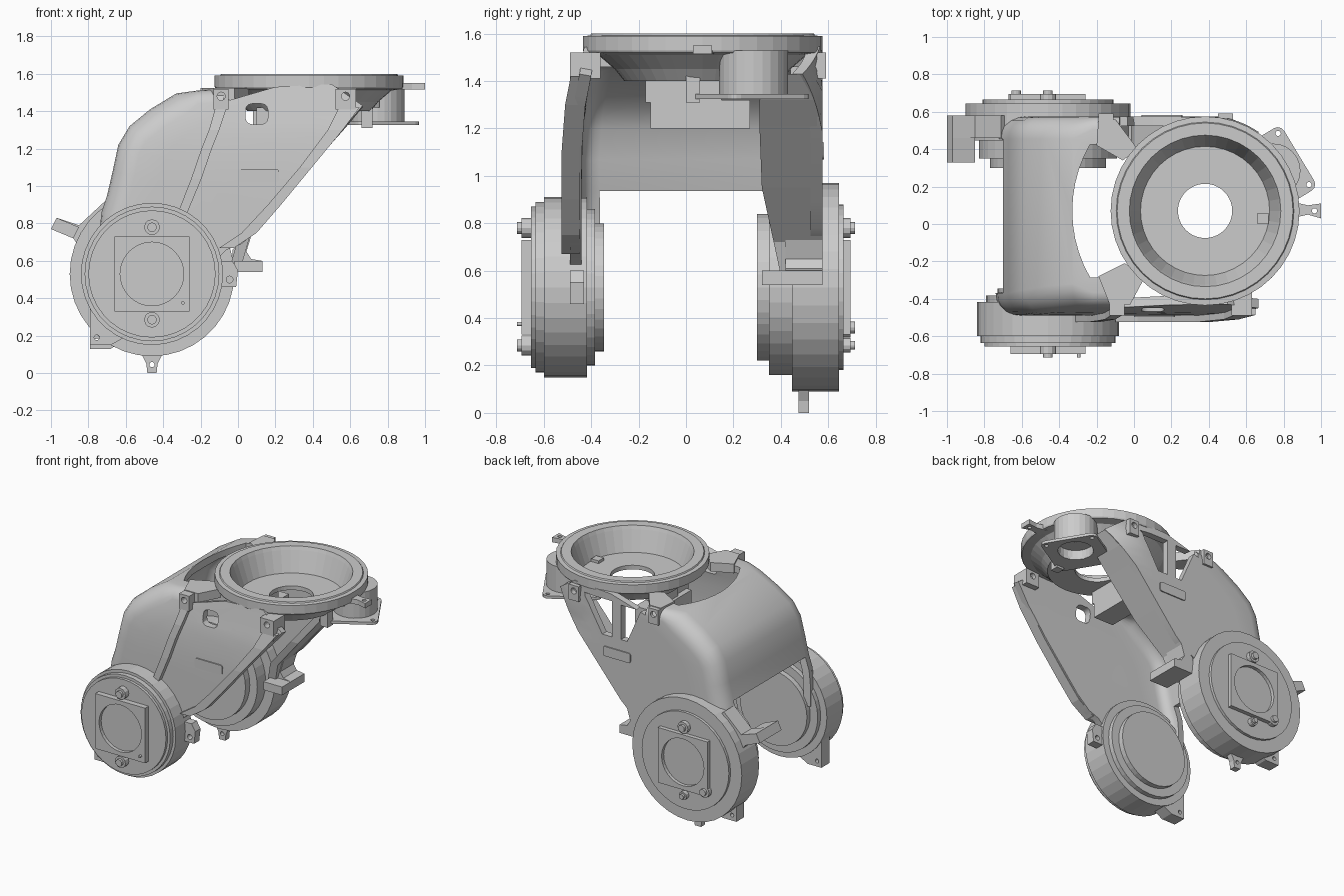
import bpy, bmesh
from math import sin, cos, pi, radians, sqrt
from mathutils import Vector

if "Cube" in bpy.data.objects:
    bpy.data.objects.remove(bpy.data.objects["Cube"])

PLACE = {'X': lambda p, h: (h, p[0], p[1]),
         'Y': lambda p, h: (p[0], h, p[1]),
         'Z': lambda p, h: (p[0], p[1], h)}


def finish(name, bm, recalc=True):
    if recalc:
        bmesh.ops.recalc_face_normals(bm, faces=bm.faces)
    me = bpy.data.meshes.new(name)
    bm.to_mesh(me)
    bm.free()
    ob = bpy.data.objects.new(name, me)
    bpy.context.collection.objects.link(ob)
    return ob


def loft(name, loops, closed=False):
    """Skin a list of equal point loops, capped at both ends unless closed."""
    bm = bmesh.new()
    rings = [[bm.verts.new(p) for p in loop] for loop in loops]
    pairs = list(zip(rings, rings[1:]))
    if closed:
        pairs.append((rings[-1], rings[0]))
    else:
        bm.faces.new(rings[0])
        bm.faces.new(rings[-1])
    n = len(rings[0])
    for a, b in pairs:
        for i in range(n):
            j = (i + 1) % n
            bm.faces.new((a[i], a[j], b[j], b[i]))
    return finish(name, bm)


def prism(name, pts, a, b, axis='Y'):
    return loft(name, [[PLACE[axis](p, h) for p in pts] for h in (a, b)])


def box(name, x0, x1, y0, y1, z0, z1):
    return prism(name, [(x0, z0), (x1, z0), (x1, z1), (x0, z1)], y0, y1)


def circle(cx, cy, r, n=16):
    return [(cx + r * cos(2 * pi * i / n), cy + r * sin(2 * pi * i / n)) for i in range(n)]


def lathe(name, prof, cx, cy, axis, closed=False, n=36, sign=1):
    """Revolve (radius, height) points about an axis."""
    return loft(name, [[PLACE[axis](p, h * sign) for p in circle(cx, cy, r, n)] for r, h in prof], closed)


def cut(ob, *cutters):
    bpy.context.view_layer.objects.active = ob
    for c in cutters:
        m = ob.modifiers.new("cut", 'BOOLEAN')
        m.operation = 'DIFFERENCE'
        m.solver = 'EXACT'
        m.object = c
        bpy.ops.object.modifier_apply(modifier=m.name)
        bpy.data.objects.remove(c, do_unlink=True)
    return ob


def hole(cx, cy, r, a, b, axis='Y', n=16):
    return prism("cutter", circle(cx, cy, r, n), a, b, axis)


def rounded(x0, x1, z0, z1, r):
    pts = []
    for cx, cz, s in ((x1 - r, z1 - r, 0), (x0 + r, z1 - r, 90), (x0 + r, z0 + r, 180), (x1 - r, z0 + r, 270)):
        pts += [(cx + r * cos(radians(s + d)), cz + r * sin(radians(s + d))) for d in (0, 30, 60, 90)]
    return pts


# ---- yoke shell: each row runs front cheek -> rounded back wall -> rear cheek
RX, RY = .38, .07
left = [(-.74, .60), (-.74, .76), (-.73, .86), (-.70, .95), (-.67, 1.08), (-.64, 1.22), (-.58, 1.32),
        (-.47, 1.41), (-.33, 1.495), (-.22, 1.51), (-.08, 1.52), (.2, 1.54), (.5, 1.555)]
right = [(-.12, .60), (-.06, .66), (.02, .69)] + [(.045 + (z - .69) * .84, z) for z in
         (.78, .90, 1.02, 1.12, 1.19, 1.25, 1.30, 1.34, 1.38, 1.43)]
LEVELS = [(0, -.49), (1.1, -.49), (1.3, -.475), (1.4, -.455), (1.6, -.42)]


def front_y(z):
    for (za, ya), (zb, yb) in zip(LEVELS, LEVELS[1:]):
        if z <= zb:
            return ya + (yb - ya) * (z - za) / (zb - za)


def rear_y(x):
    return .575 if x < .48 else min(.575, RY + sqrt(.51 ** 2 - (x - RX) ** 2))


bm = bmesh.new()
rows = []
STEPS, ARC = 6, 5
for k, (l, r) in enumerate(zip(left, right)):
    a, b = Vector(left[max(k - 1, 0)]), Vector(left[min(k + 1, len(left) - 1)])
    t = (b - a).normalized()
    inward = Vector((t.y, -t.x))
    rad = .12 if k < 9 else (.07 if k < 11 else .01)
    L, R = Vector(l), Vector(r)
    edge = L + inward * rad
    side = [(R.lerp(edge, i / STEPS), 0) for i in range(STEPS + 1)]
    side += [(L + inward * rad * (1 - sin(pi / 2 * i / ARC)), rad * (1 - cos(pi / 2 * i / ARC)))
             for i in range(1, ARC + 1)]
    pts = [(p.x, front_y(p.y) + d, p.y) for p, d in side]
    pts += [(p.x, rear_y(p.x) - d, p.y) for p, d in reversed(side)]
    rows.append([bm.verts.new(p) for p in pts])
last = len(rows[0]) - 1
for k in range(len(rows) - 1):
    for j in range(last):
        corner = min(j, last - 1 - j) >= STEPS
        middle = j == last // 2
        if (middle and k < 3) or (corner and k >= 10):
            continue
        bm.faces.new((rows[k][j], rows[k + 1][j], rows[k + 1][j + 1], rows[k][j + 1]))
shell = finish("yoke_shell", bm, recalc=False)
bpy.context.view_layer.objects.active = shell
sol = shell.modifiers.new("wall", 'SOLIDIFY')
sol.thickness = .05
sol.offset = -1
bpy.ops.object.modifier_apply(modifier=sol.name)
arc = [(RX - .71 * cos(radians(d)), RY + .71 * sin(radians(d))) for d in range(-30, 31, 6)]
cut(shell,
    prism("cutter", arc + [(.2, .43), (.2, -.29)], 1.25, 1.8, 'Z'),
    prism("cutter", rounded(.04, .16, 1.33, 1.44, .035), -.8, -.3),
    prism("cutter", [(-.04, 1.47), (.12, 1.47), (.12, 1.22), (.07, 1.22)], .4, .8),
    prism("cutter", [(.19, 1.48), (.42, 1.48), (.27, 1.22), (.19, 1.22)], .4, .8))
bpy.ops.object.select_all(action='DESELECT')
shell.select_set(True)
bpy.ops.object.shade_smooth_by_angle(angle=radians(30))

# ---- ribs standing proud of the front cheek: (x left, x right, z)
for name, stations in (("front_rib", [(-.32, -.27, .86), (-.25, -.195, 1.04), (-.195, -.14, 1.2),
                                      (-.155, -.10, 1.3), (-.12, -.06, 1.42)]),
                       ("front_edge_rib", [(-.10, -.02, .67), (.02, .10, .75), (.16, .23, .90), (.33, .395, 1.1),
                                           (.48, .56, 1.3), (.54, .65, 1.42)])):
    loft(name, [[(x0, front_y(z) - .035, z), (x1, front_y(z) - .035, z), (x1, front_y(z) + .04, z),
                 (x0, front_y(z) + .04, z)] for x0, x1, z in stations])

# ---- wide slanted flange of the rear cheek and its step
loft("rear_flange", [[(x, y0, z), (x, y1, z), (x - .06, y1, z), (x - .06, y0, z)] for x, z, y0, y1 in
                     ((.02, .58, .40, .575), (.06, .72, .37, .575), (.26, .95, .32, .575), (.48, 1.21, .31, .57),
                      (.575, 1.32, .31, .54), (.66, 1.43, .36, .48))])
prism("rear_step", [(-.03, .54), (.13, .54), (.13, .60), (.07, .61), (.045, .65), (.07, .73), (-.03, .66)], .42, .575)
box("rear_step_block", -.02, .13, .32, .575, .54, .60)
prism("front_label_plate", rounded(.0, .22, 1.02, 1.09, .015), -.497, -.47)
prism("rear_label_plate", rounded(.04, .26, 1.07, 1.14, .015), .56, .583)

# ---- top ring with bowl
lathe("top_ring_bowl", [(.145, 1.40), (.33, 1.40), (.37, 1.45), (.44, 1.51), (.5, 1.52), (.505, 1.53), (.505, 1.59),
                        (.475, 1.592), (.47, 1.6), (.405, 1.6), (.395, 1.575), (.345, 1.43), (.145, 1.43)],
      RX, RY, 'Z', closed=True, n=40)
for name, x0, x1, y0, y1, z0 in (("front_left_lug", -.13, -.05, -.49, -.36, 1.41),
                                 ("front_right_lug", .52, .63, -.49, -.36, 1.41),
                                 ("rear_left_lug", -.19, -.11, .44, .59, 1.41),
                                 ("rear_right_lug", .45, .53, .50, .59, 1.41)):
    cut(box(name, x0, x1, y0, y1, z0, 1.52), hole((x0 + x1) / 2, 1.48, .022, y0 - .1, y1 + .1))
# spokes bridging shell and ring
prism("front_spoke", [(-.13, -.43), (-.02, -.43), (.06, -.28), (-.05, -.21), (-.19, -.28)], 1.46, 1.525, 'Z')
prism("rear_spoke", [(-.19, .56), (-.10, .56), (.02, .40), (-.06, .34), (-.20, .42)], 1.46, 1.525, 'Z')
cut(prism("ring_tab", [(.84, .03), (.93, .05), (1.0, .03), (1.0, .11), (.93, .10), (.84, .12)], 1.515, 1.55, 'Z'),
    hole(.965, .07, .014, 1.4, 1.7, 'Z'))
# bracket blocks hanging below the bowl
box("bowl_bracket", .06, .22, -.15, .27, 1.20, 1.32)
box("bowl_bracket_post", .08, .22, -.02, .15, 1.22, 1.42)
box("bowl_bracket_side", .1, .22, -.17, -.02, 1.31, 1.42)

# ---- drive housing under the ring, trimmed clear of the bowl
cut(lathe("drive_housing", [(.12, 1.33), (.145, 1.33), (.145, 1.53), (.01, 1.53), (.01, 1.395), (.12, 1.395)],
          .745, .285, 'Z', closed=True, n=24), hole(RX, RY, .385, 1.42, 1.7, 'Z', 40))
ang = radians(-59)


def turned(pts):
    return [(.716 + x * cos(ang) - y * sin(ang), .265 + x * sin(ang) + y * cos(ang)) for x, y in pts]


cut(prism("drive_flange", turned(rounded(-.195, .195, -.195, .195, .04)), 1.325, 1.345, 'Z'),
    hole(.745, .285, .12, 1.2, 1.4, 'Z'),
    *[hole(x, y, .014, 1.2, 1.4, 'Z') for x, y in turned(((-.16, .16), (.16, .16), (.16, -.16)))])
box("drive_clip", .66, .72, .0, .06, 1.31, 1.45)

# ---- side hubs
HX, HZ = -.46, .53
lathe("front_hub", [(.27, .345), (.27, .383), (.33, .383), (.33, .417), (.38, .417), (.38, .60), (.36, .60),
                    (.36, .635), (.34, .635), (.34, .655)], HX, HZ, 'Y', sign=-1)
lathe("rear_hub", [(.31, .30), (.31, .35), (.37, .35), (.37, .447), (.44, .447), (.44, .645),
                   (.35, .645), (.35, .665)], HX, HZ, 'Y')
for side, s in (("front", -1), ("rear", 1)):
    cut(box(side + "_hub_plate", HX - .2, HX + .2, min(s * .65, s * .695), max(s * .65, s * .695), .33, .73),
        hole(HX, HZ, .17, s * .67, s * .8, n=32))
    bolts = [(HX, .78, .042), (HX, .285, .042), (HX + .165, .375, .015)]
    if s > 0:
        bolts[1:] = [(HX, .285, .03), (HX - .17, .36, .042)]
    for i, (bx, bz, r) in enumerate(bolts):
        lathe(f"{side}_hub_bolt_{i}", [(r, .64), (r, .695), (r * .6, .695), (r * .6, .713)], bx, bz, 'Y', n=12, sign=s)
# hub feet, lugs and clamps
for side, y0, y1, z0 in (("front", -.52, -.425, .15), ("rear", .46, .55, .13)):
    cut(prism(side + "_hub_foot", [(-.79, z0), (-.68, z0), (-.5, .25), (-.5, .5), (-.79, .45)], y0, y1),
        hole(-.755, z0 + .04, .014, y0 - .1, y1 + .1))
prism("rear_hub_arm", [(-1.0, .77), (-.97, .83), (-.85, .79), (-.71, .92), (-.6, .8), (-.8, .6), (-.88, .72)], .46, .58)
prism("rear_hub_arm_head", [(-1.0, .77), (-.97, .83), (-.85, .78), (-.88, .72)], .33, .58)
cut(prism("bottom_tab", [(-.515, .10), (-.49, .05), (-.485, 0), (-.435, 0), (-.43, .05), (-.405, .10)], .475, .52),
    hole(HX, .045, .014, .4, .6))
cut(prism("front_clamp", [(-.10, .46), (-.01, .46), (0, .55), (-.03, .60), (-.10, .60)], -.49, -.43),
    hole(-.045, .50, .018, -.6, -.3))
